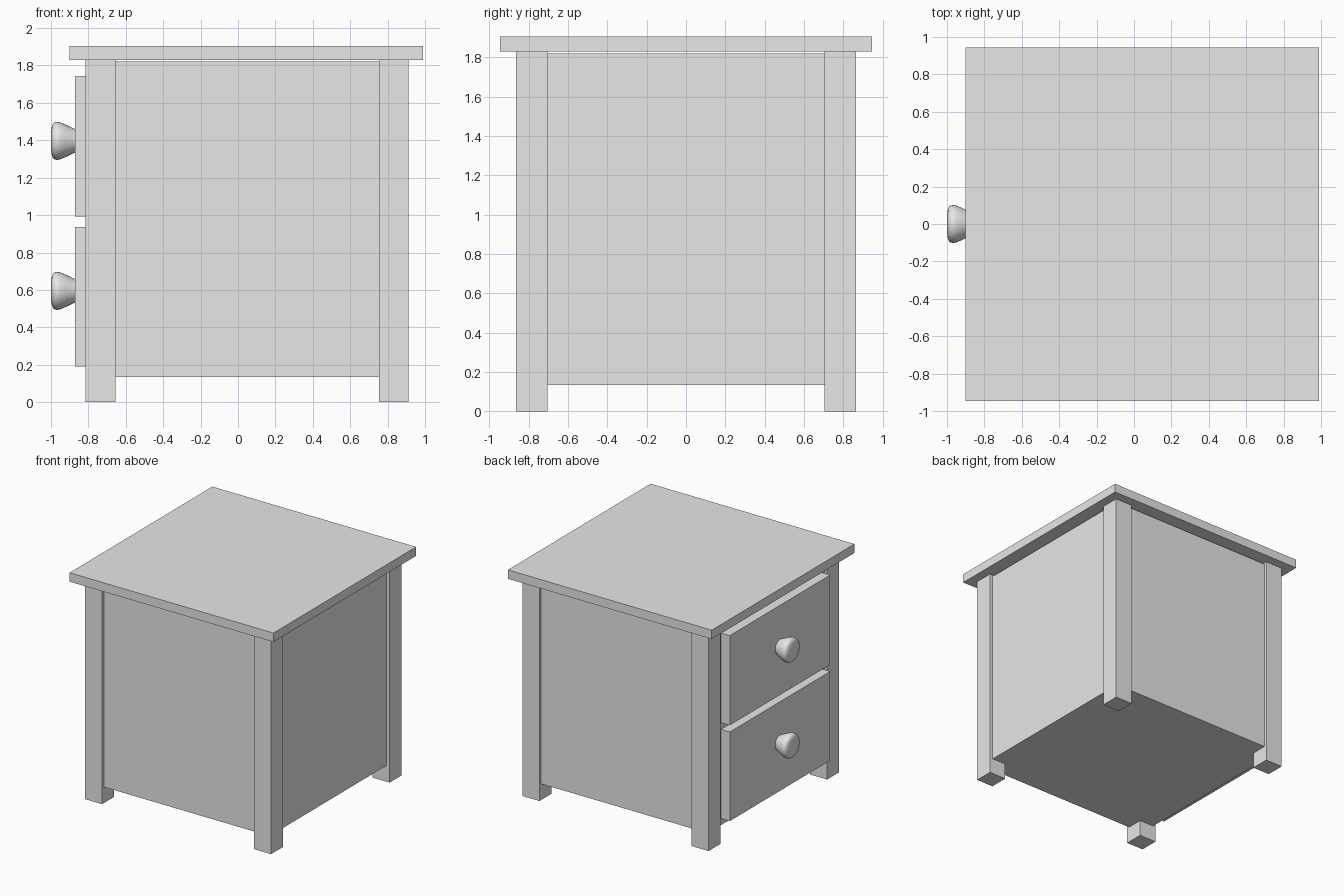
import bpy
import bmesh
import math
from mathutils import Matrix

cube = bpy.data.objects.get("Cube")
if cube:
    bpy.data.objects.remove(cube, do_unlink=True)

GREY = (0.8, 0.8, 0.8, 1.0)
mat = bpy.data.materials.new("light grey")
mat.use_nodes = True
mat.diffuse_color = GREY
for node in mat.node_tree.nodes:
    if node.type == 'BSDF_PRINCIPLED':
        node.inputs["Base Color"].default_value = GREY


def add_object(name, bm):
    bmesh.ops.recalc_face_normals(bm, faces=bm.faces)
    mesh = bpy.data.meshes.new(name)
    bm.to_mesh(mesh)
    bm.free()
    mesh.materials.append(mat)
    obj = bpy.data.objects.new(name, mesh)
    bpy.context.collection.objects.link(obj)
    return obj


def box(name, xs, ys, zs):
    """Box spanning three (low, high) ranges."""
    bm = bmesh.new()
    bmesh.ops.create_cube(bm, size=1)
    for v in bm.verts:
        v.co = [(lo + hi) / 2 + c * (hi - lo)
                for c, (lo, hi) in zip(v.co, (xs, ys, zs))]
    return add_object(name, bm)


def knob(name, x, z, profile):
    """Turned knob pointing towards -x; profile is (distance out, radius)."""
    bm = bmesh.new()
    verts = [bm.verts.new((x - d, 0, z + r)) for d, r in profile]
    edges = [bm.edges.new(pair) for pair in zip(verts, verts[1:])]
    bmesh.ops.spin(bm, geom=verts + edges, cent=(x, 0, z), axis=(1, 0, 0),
                   angle=math.tau, steps=32, use_duplicate=False)
    bmesh.ops.remove_doubles(bm, verts=bm.verts, dist=0.0005)
    obj = add_object(name, bm)
    for o in bpy.context.selected_objects:
        o.select_set(False)
    obj.select_set(True)
    bpy.context.view_layer.objects.active = obj
    bpy.ops.object.shade_smooth_by_angle(angle=math.radians(50))


# Table top
box("top_board", (-0.9, 0.99), (-0.945, 0.945), (1.83, 1.905))

# Cabinet body, slightly recessed between the legs
box("cabinet_body", (-0.79, 0.883), (-0.842, 0.842), (0.135, 1.82))

# Four square legs
for side, ys in (("right", (-0.865, -0.705)), ("left", (0.705, 0.865))):
    box("drawer_leg_" + side, (-0.815, -0.655), ys, (0, 1.83))
    box("rear_leg_" + side, (0.753, 0.912), ys, (0, 1.83))

# Drawer fronts with round knobs
KNOB_PROFILE = [(0, 0.062), (0.02, 0.07), (0.05, 0.085), (0.08, 0.098),
                (0.1, 0.102), (0.117, 0.097), (0.127, 0.08),
                (0.131, 0.05), (0.132, 0)]
for level, zs, knob_z in (("lower", (0.19, 0.937), 0.595),
                          ("upper", (0.993, 1.745), 1.397)):
    box(level + "_drawer", (-0.872, -0.78), (-0.665, 0.665), zs)
    knob(level + "_knob", -0.868, knob_z, KNOB_PROFILE)
